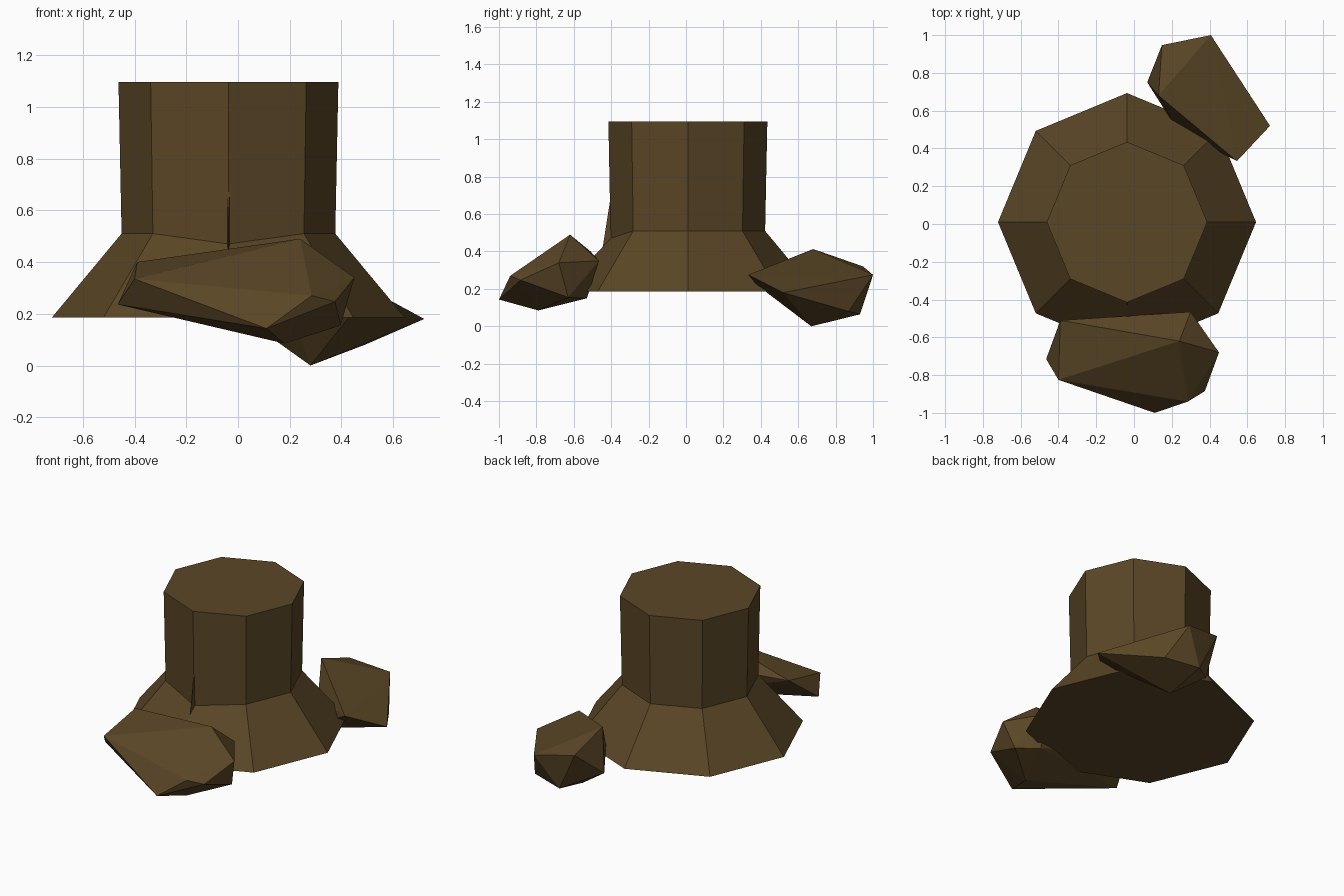
import bpy, bmesh
from math import cos, sin, pi

cube = bpy.data.objects.get("Cube")
if cube:
    bpy.data.objects.remove(cube, do_unlink=True)

BROWN = (0.102, 0.061, 0.019, 1)
bark = bpy.data.materials.new("dark_brown")
bark.use_nodes = True
bark.diffuse_color = BROWN
bsdf = bark.node_tree.nodes["Principled BSDF"]
bsdf.inputs["Base Color"].default_value = BROWN
bsdf.inputs["Roughness"].default_value = 0.9


def add_object(name, bm):
    bmesh.ops.recalc_face_normals(bm, faces=bm.faces)
    mesh = bpy.data.meshes.new(name)
    bm.to_mesh(mesh)
    bm.free()
    mesh.materials.append(bark)
    obj = bpy.data.objects.new(name, mesh)
    bpy.context.collection.objects.link(obj)
    return obj


def faceted_lump(name, points):
    bm = bmesh.new()
    for p in points:
        bm.verts.new(p)
    result = bmesh.ops.convex_hull(bm, input=bm.verts)
    loose = [v for v in bm.verts if not v.link_faces]
    bmesh.ops.delete(bm, geom=loose, context="VERTS")
    return add_object(name, bm)


# Eight-sided trunk with a flared foot: (radius, height) of each ring
SIDES, CX, CY = 8, -0.037, 0.01
bm = bmesh.new()
rings = []
for radius, height in [(0.683, 0.185), (0.413, 0.51), (0.425, 1.095)]:
    rings.append([bm.verts.new((CX + radius * cos(2 * pi * i / SIDES),
                                CY + radius * sin(2 * pi * i / SIDES), height))
                  for i in range(SIDES)])
rings[1][6].co.z = 0.47  # dip at the front of the flare
for low, high in zip(rings, rings[1:]):
    for i in range(SIDES):
        j = (i + 1) % SIDES
        bm.faces.new((low[i], low[j], high[j], high[i]))
bm.faces.new(rings[0])
bm.faces.new(rings[-1])
add_object("trunk", bm)

# Thin bark ridge at the front of the trunk
faceted_lump("bark_ridge", [
    (CX - 0.004, -0.40, 0.71), (CX + 0.004, -0.40, 0.71),
    (CX - 0.004, -0.40, 0.46), (CX + 0.004, -0.40, 0.46),
    (CX, -0.445, 0.425)])

# Faceted lumps leaning against the foot
faceted_lump("front_lump", [
    (0.24, -0.62, 0.49), (0.45, -0.68, 0.34), (-0.39, -0.51, 0.40),
    (-0.40, -0.825, 0.335), (-0.465, -0.715, 0.236), (0.285, -0.94, 0.27),
    (0.375, -0.885, 0.247), (0.397, -0.63, 0.155), (0.11, -1.0, 0.143),
    (0.18, -0.79, 0.085), (0.30, -0.465, 0.35), (0.28, -0.53, 0.15)])

faceted_lump("back_lump", [
    (0.545, 0.333, 0.275), (0.13, 0.68, 0.413), (0.148, 0.947, 0.32),
    (0.407, 1.0, 0.275), (0.72, 0.52, 0.18), (0.07, 0.75, 0.15),
    (0.27, 0.93, 0.064), (0.49, 0.87, 0.08), (0.28, 0.67, 0.0),
    (0.20, 0.545, 0.22), (0.455, 0.38, 0.22)])
